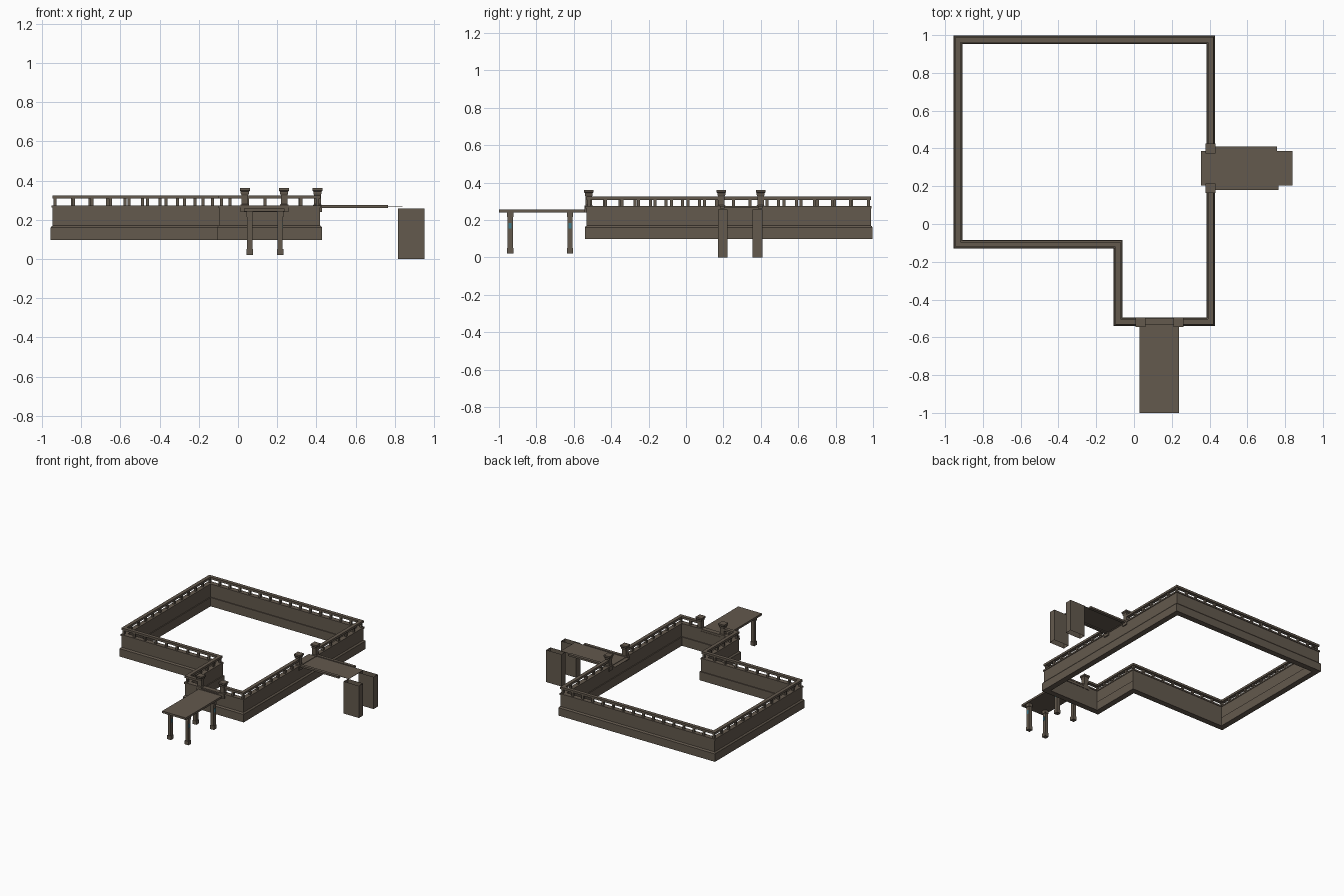
import bpy, bmesh, math
from mathutils import Vector

if "Cube" in bpy.data.objects:
    bpy.data.objects.remove(bpy.data.objects["Cube"])

def material(name, rgb):
    m = bpy.data.materials.new(name)
    m.diffuse_color = (*rgb, 1)
    m.use_nodes = True
    m.node_tree.nodes["Principled BSDF"].inputs["Base Color"].default_value = m.diffuse_color
    return m

WOOD = material("weathered_wood", (0.125, 0.10, 0.075))
TEAL = material("teal_fitting", (0.05, 0.20, 0.27))

def finish(name, bm, mat=WOOD):
    bmesh.ops.recalc_face_normals(bm, faces=bm.faces)
    me = bpy.data.meshes.new(name)
    bm.to_mesh(me)
    bm.free()
    me.materials.append(mat)
    ob = bpy.data.objects.new(name, me)
    bpy.context.collection.objects.link(ob)
    return ob

def add_box(bm, x0, x1, y0, y1, z0, z1):
    vs = bmesh.ops.create_cube(bm, size=1)["verts"]
    for v in vs:
        v.co = Vector((x1 if v.co.x > 0 else x0,
                       y1 if v.co.y > 0 else y0,
                       z1 if v.co.z > 0 else z0))
    return vs

def box(name, *dims, mat=WOOD):
    bm = bmesh.new()
    add_box(bm, *dims)
    return finish(name, bm, mat)

# Centre line of the wall, counter-clockwise
PATH = [Vector(p) for p in [(-.932, -.108), (-.085, -.108), (-.085, -.518),
                            (.406, -.518), (.406, .975), (-.932, .975)]]

def offset(d):
    """Shift the right-angled outline outwards by d."""
    out = []
    for i, p in enumerate(PATH):
        a = (p - PATH[i - 1]).normalized()
        b = (PATH[(i + 1) % len(PATH)] - p).normalized()
        out.append(p + d * Vector((a.y + b.y, -a.x - b.x)))
    return out

# Perimeter wall: stepped profile (offset, height) swept round the outline
profile = [(.023, .097), (.023, .160), (.018, .167), (.013, .170), (.013, .262),
           (.018, .262), (.018, .274), (-.020, .274), (-.020, .262),
           (-.016, .262), (-.016, .167), (-.023, .167), (-.023, .097)]
bm = bmesh.new()
loops = [[bm.verts.new((p.x, p.y, z)) for p in offset(d)] for d, z in profile]
for j in range(len(loops)):
    A, B = loops[j], loops[(j + 1) % len(loops)]
    for i in range(len(PATH)):
        k = (i + 1) % len(PATH)
        bm.faces.new((A[i], A[k], B[k], B[i]))
finish("perimeter_wall", bm)

# Railing runs, leaving gaps at the two landings
runs = []
for i, p in enumerate(PATH):
    q = PATH[(i + 1) % len(PATH)]
    if i == 2:
        runs += [(p, Vector((.035, p.y))), (Vector((.235, p.y)), q)]
    elif i == 3:
        runs += [(p, Vector((p.x, .187))), (Vector((p.x, .397)), q)]
    else:
        runs.append((p, q))
rail, bal = bmesh.new(), bmesh.new()
for p, q in runs:
    h = .014
    add_box(rail, min(p.x, q.x) - h, max(p.x, q.x) + h,
            min(p.y, q.y) - h, max(p.y, q.y) + h, .308, .325)
    n = max(1, round((q - p).length / .09))
    for k in range(n):
        c = p.lerp(q, k / n)
        add_box(bal, c.x - .008, c.x + .008, c.y - .008, c.y + .008, .272, .31)
finish("hand_rail", rail)
finish("balusters", bal)

# Gate posts with flared caps
for i, (x, y) in enumerate([(.035, -.52), (.235, -.52), (.405, .189), (.405, .399)]):
    bm = bmesh.new()
    rows = [(.022, .24), (.022, .276), (.017, .28), (.017, .325),
            (.021, .335), (.021, .343), (.026, .349), (.026, .361)]
    rings = [[bm.verts.new((x + sx * r, y + sy * r, z))
              for sx, sy in [(-1, -1), (1, -1), (1, 1), (-1, 1)]] for r, z in rows]
    for A, B in zip(rings, rings[1:]):
        for k in range(4):
            bm.faces.new((A[k], A[(k + 1) % 4], B[(k + 1) % 4], B[k]))
    bm.faces.new(rings[0])
    bm.faces.new(rings[-1])
    finish(f"gate_post_{i}", bm)

# Front landing: deck, cross beam and four legs
box("front_deck", .03, .238, -1.0, -.497, .241, .257)
box("front_cross_beam", .015, .253, -.542, -.50, .24, .264)
for i, x in enumerate((.06, .215)):
    for j, y in enumerate((-.94, -.62)):
        bm = bmesh.new()
        add_box(bm, x - .013, x + .013, y - .014, y + .014, .04, .242)
        add_box(bm, x - .017, x + .017, y - .017, y + .017, .02, .05)
        add_box(bm, x - .017, x + .017, y - .017, y + .017, .215, .242)
        finish(f"front_leg_{i}{j}", bm)
        box(f"leg_fitting_{i}{j}", x + .012, x + .0145, y - .008, y + .008,
            .155, .185, mat=TEAL)

# Side landing: thin deck and two edge beams
box("side_deck", .355, .838, .203, .387, .268, .270)
box("side_beam_back", .42, .757, .385, .409, .261, .276)
box("side_beam_front", .42, .764, .181, .205, .261, .276)

# Side piers: open hollow shafts, no top or bottom
for i, (y0, y1) in enumerate([(.17, .222), (.356, .408)]):
    bm = bmesh.new()
    add_box(bm, .815, .95, y0, y1, 0, .257)
    bm.normal_update()
    caps = [f for f in bm.faces if abs(f.normal.z) > .5]
    bmesh.ops.delete(bm, geom=caps, context="FACES")
    finish(f"side_pier_{i}", bm)
